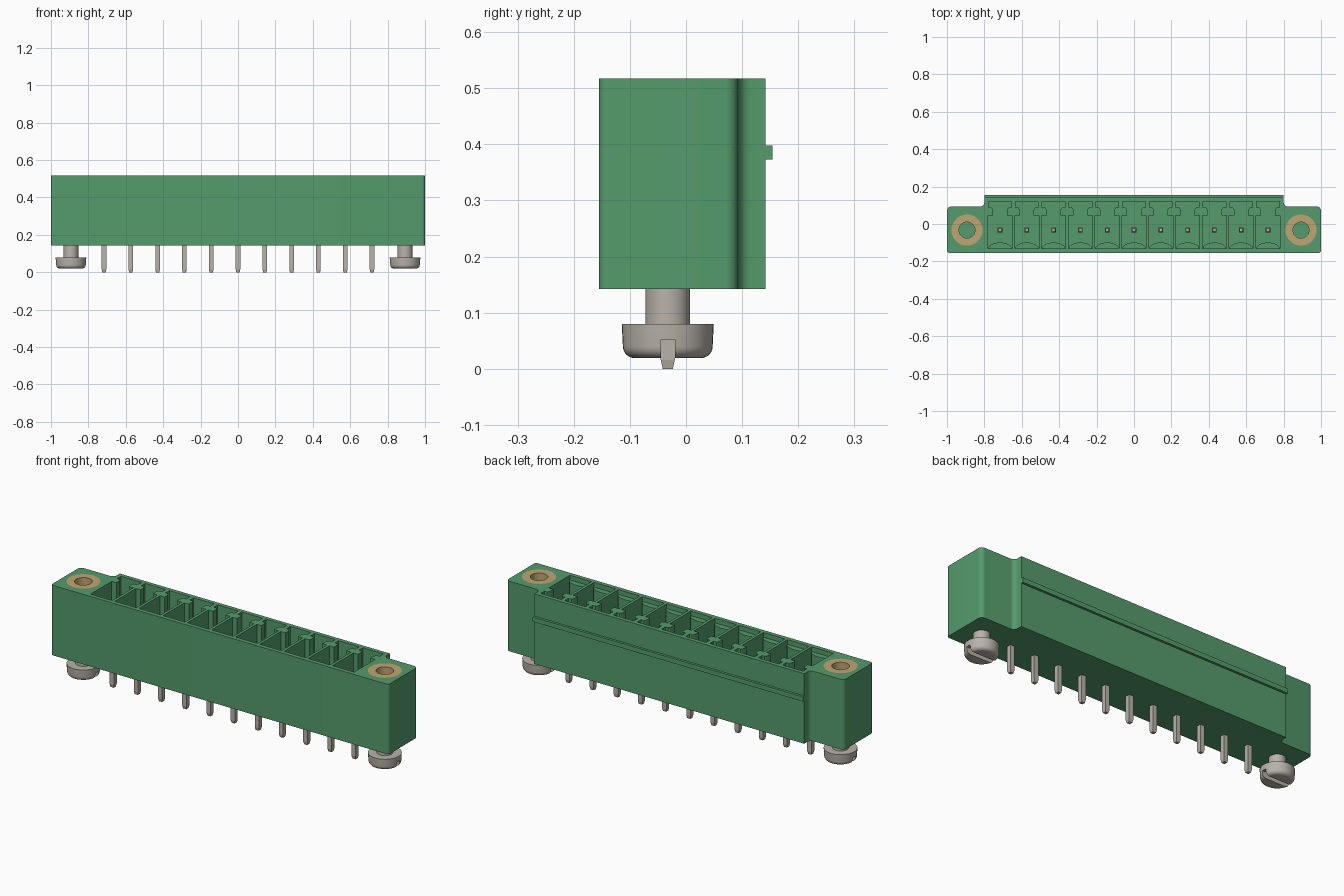
import bpy, bmesh, math

if "Cube" in bpy.data.objects:
    bpy.data.objects.remove(bpy.data.objects["Cube"])

BOTTOM, TOP, FLOOR = 0.142, 0.517, 0.20
PITCH, PIN_Y, SCREW_X = 0.1433, -0.0325, 0.893
PINS = [(i - 5) * PITCH for i in range(11)]


def colour(name, rgb):
    m = bpy.data.materials.new(name)
    m.diffuse_color = (*rgb, 1)
    m.use_nodes = True
    m.node_tree.nodes["Principled BSDF"].inputs["Base Color"].default_value = m.diffuse_color
    return m


green = colour("green plastic", (0.09, 0.33, 0.15))
metal = colour("tinned metal", (0.48, 0.45, 0.40))
brass = colour("brass", (0.52, 0.38, 0.17))


def finish(name, bm, mat):
    bmesh.ops.recalc_face_normals(bm, faces=bm.faces)
    me = bpy.data.meshes.new(name)
    bm.to_mesh(me)
    bm.free()
    ob = bpy.data.objects.new(name, me)
    bpy.context.collection.objects.link(ob)
    if mat:
        me.materials.append(mat)
    return ob


def prism(bm, pts, z0, z1):
    """Extrude a plan outline from z0 to z1."""
    face = bm.faces.new([bm.verts.new((x, y, z0)) for x, y in pts])
    top = bmesh.ops.extrude_face_region(bm, geom=[face])["geom"]
    bmesh.ops.translate(bm, vec=(0, 0, z1 - z0),
                        verts=[v for v in top if isinstance(v, bmesh.types.BMVert)])


def lathe(bm, profile, x, y, n=40, closed=False):
    """Revolve (radius, z) points around a vertical axis."""
    rings = [[bm.verts.new((x + r * math.cos(2 * math.pi * k / n),
                            y + r * math.sin(2 * math.pi * k / n), z))
              for k in range(n)] for r, z in profile]
    pairs = list(zip(rings, rings[1:]))
    if closed:
        pairs.append((rings[-1], rings[0]))
    else:
        bm.faces.new(rings[0])
        bm.faces.new(rings[-1])
    for a, b in pairs:
        for k in range(n):
            j = (k + 1) % n
            bm.faces.new((a[k], a[j], b[j], b[k]))


def circle(x, y, r, n=40):
    return [(x + r * math.cos(2 * math.pi * k / n), y + r * math.sin(2 * math.pi * k / n))
            for k in range(n)]


def arc(cx, cy, r, a0, a1, n=6):
    return [(cx + r * math.cos(math.radians(a0 + (a1 - a0) * k / n)),
             cy + r * math.sin(math.radians(a0 + (a1 - a0) * k / n))) for k in range(n + 1)]


def mirrored(half):
    return half + [(-x, y) for x, y in reversed(half)]


def smooth(ob):
    bpy.ops.object.select_all(action='DESELECT')
    ob.select_set(True)
    bpy.context.view_layer.objects.active = ob
    bpy.ops.object.shade_smooth_by_angle(angle=math.radians(35))


def cut(ob, cutter):
    mod = ob.modifiers.new("cut", 'BOOLEAN')
    mod.operation, mod.solver, mod.object = 'DIFFERENCE', 'EXACT', cutter
    bpy.ops.object.select_all(action='DESELECT')
    bpy.context.view_layer.objects.active = ob
    ob.select_set(True)
    bpy.ops.object.modifier_apply(modifier="cut")
    bpy.data.objects.remove(cutter)


# Housing with rounded ears and filleted steps at the back
half = (arc(0.985, -0.14, 0.015, -90, 0) + arc(0.978, 0.071, 0.022, 0, 90)
        + arc(0.823, 0.116, 0.023, 270, 180) + [(0.80, 0.142)])
bm = bmesh.new()
prism(bm, mirrored(half), BOTTOM, TOP)
housing = finish("housing", bm, green)

# Keyed pockets and screw wells
pocket = mirrored([(0.064, -0.132), (0.064, 0.046), (0.037, 0.046), (0.037, 0.076),
                   (0.045, 0.088), (0.061, 0.088), (0.061, 0.12)])
bm = bmesh.new()
for px in PINS:
    prism(bm, [(px + x, y) for x, y in pocket], FLOOR, TOP + 0.05)
for s in (-1, 1):
    prism(bm, circle(s * SCREW_X, PIN_Y, 0.083), 0.27, TOP + 0.05)
cut(housing, finish("pocket_cutter", bm, None))
smooth(housing)

# Arched ledges on the front wall of each pocket
bm = bmesh.new()
for px in PINS:
    pts = [(px + 0.0635 * math.cos(math.pi * k / 12),
            -0.133 + 0.034 * math.sin(math.pi * k / 12)) for k in range(13)]
    prism(bm, pts, FLOOR, TOP - 0.025)
smooth(finish("pocket_ledges", bm, green))

# Rib along the back
bm = bmesh.new()
prism(bm, [(-0.80, 0.14), (0.80, 0.14), (0.80, 0.1545), (-0.80, 0.1545)], 0.373, 0.398)
finish("back_rib", bm, green)

# Contact pins, square with tapered ends
bm = bmesh.new()
for px in PINS:
    rings = []
    for w, z in ((0.009, 0), (0.0125, 0.016), (0.0125, 0.405), (0.008, 0.42)):
        rings.append([bm.verts.new((px + sx * w, PIN_Y + sy * w, z))
                      for sx, sy in ((-1, -1), (1, -1), (1, 1), (-1, 1))])
    bm.faces.new(rings[0])
    bm.faces.new(rings[-1])
    for a, b in zip(rings, rings[1:]):
        for k in range(4):
            j = (k + 1) % 4
            bm.faces.new((a[k], a[j], b[j], b[k]))
finish("contact_pins", bm, metal)

for side, s in (("left", -1), ("right", 1)):
    cx = s * SCREW_X
    # Threaded insert
    bm = bmesh.new()
    lathe(bm, [(0.083, 0.271), (0.083, TOP), (0.043, TOP), (0.043, 0.271)],
          cx, PIN_Y, closed=True)
    smooth(finish(side + "_insert", bm, brass))
    # Slotted screw with a rounded head edge
    bm = bmesh.new()
    edge = [(0.059 + 0.021 * math.sin(math.radians(a)), 0.040 - 0.021 * math.cos(math.radians(a)))
            for a in range(0, 91, 15)]
    lathe(bm, edge + [(0.082, 0.08), (0.04, 0.08), (0.04, BOTTOM + 0.01)], cx, PIN_Y)
    screw = finish(side + "_screw", bm, metal)
    bm = bmesh.new()
    prism(bm, [(cx - 0.1, PIN_Y - 0.0125), (cx + 0.1, PIN_Y - 0.0125),
               (cx + 0.1, PIN_Y + 0.0125), (cx - 0.1, PIN_Y + 0.0125)], -0.02, 0.052)
    cut(screw, finish("slot_cutter", bm, None))
    smooth(screw)
